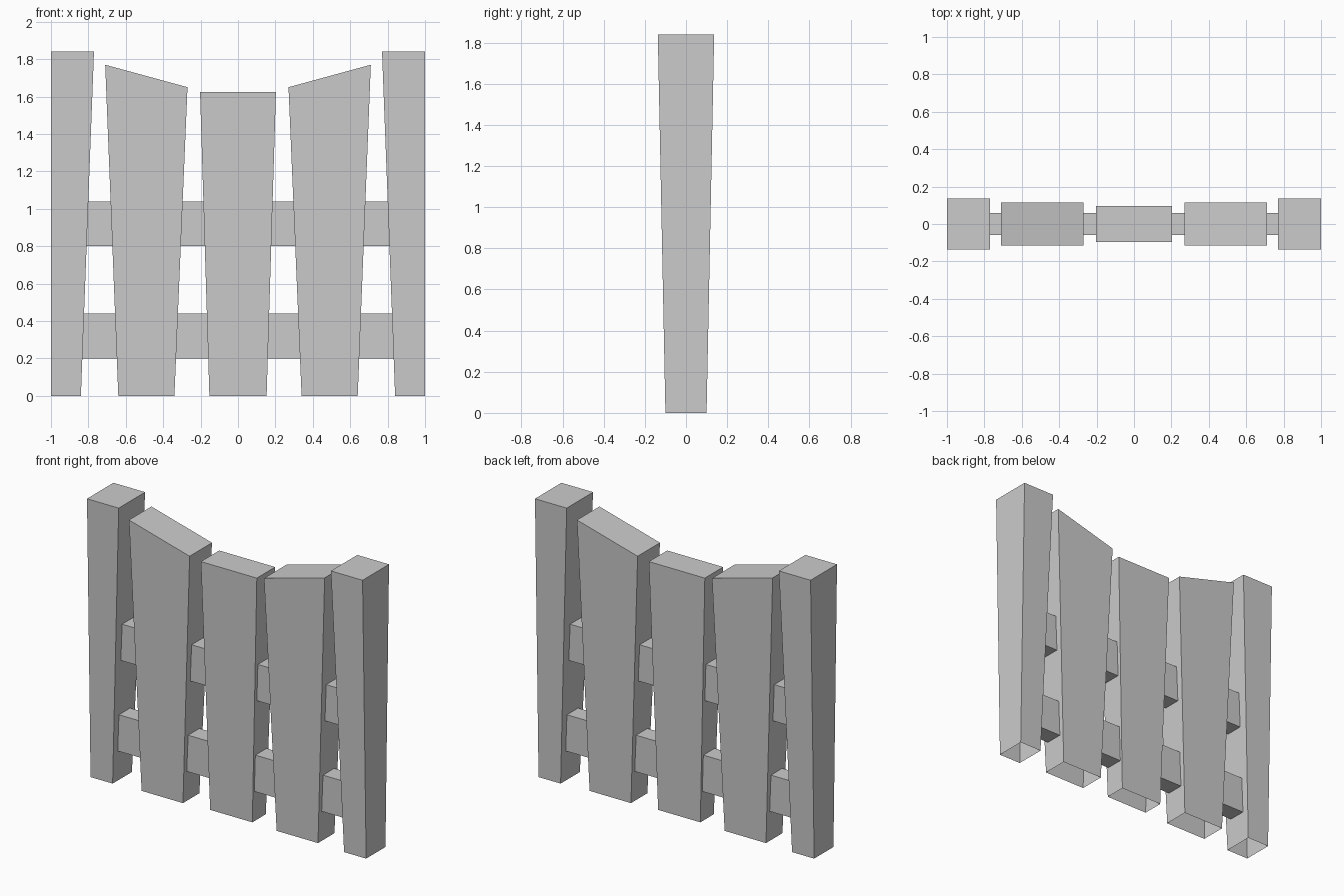
import bpy
import bmesh

if "Cube" in bpy.data.objects:
    bpy.data.objects.remove(bpy.data.objects["Cube"])


def board(name, bottom, top, z_left, z_right, half_bottom, half_top):
    """Tapered board, open underneath; bottom/top are (left x, right x)."""
    bm = bmesh.new()

    def ring(xs, zs, h):
        (l, r), (zl, zr) = xs, zs
        return [bm.verts.new(c) for c in
                ((l, -h, zl), (r, -h, zr), (r, h, zr), (l, h, zl))]

    low = ring(bottom, (0, 0), half_bottom)
    high = ring(top, (z_left, z_right), half_top)
    for i in range(4):
        j = (i + 1) % 4
        bm.faces.new((low[i], low[j], high[j], high[i]))
    bm.faces.new(high)
    mesh = bpy.data.meshes.new(name)
    bm.to_mesh(mesh)
    bm.free()
    obj = bpy.data.objects.new(name, mesh)
    bpy.context.collection.objects.link(obj)
    return obj


def mirrored_board(name, *args):
    m = board(name, *args).modifiers.new("Mirror", 'MIRROR')
    m.use_mirror_merge = False


# End posts, sloped boards beside them, and the short centre board
mirrored_board("end_posts", (0.84, 1.0), (0.77, 1.0), 1.84, 1.84, 0.10, 0.137)
mirrored_board("sloped_boards", (0.34, 0.64), (0.27, 0.71), 1.65, 1.77, 0.085, 0.116)
board("centre_board", (-0.153, 0.153), (-0.203, 0.203), 1.625, 1.625, 0.07, 0.095)

# Horizontal rails running through the boards
for name, z in (("lower_rail", 0.32), ("upper_rail", 0.92)):
    bpy.ops.mesh.primitive_cube_add(size=1, location=(0, 0, z))
    rail = bpy.context.object
    rail.name = name
    rail.scale = (1.8, 0.116, 0.24)
